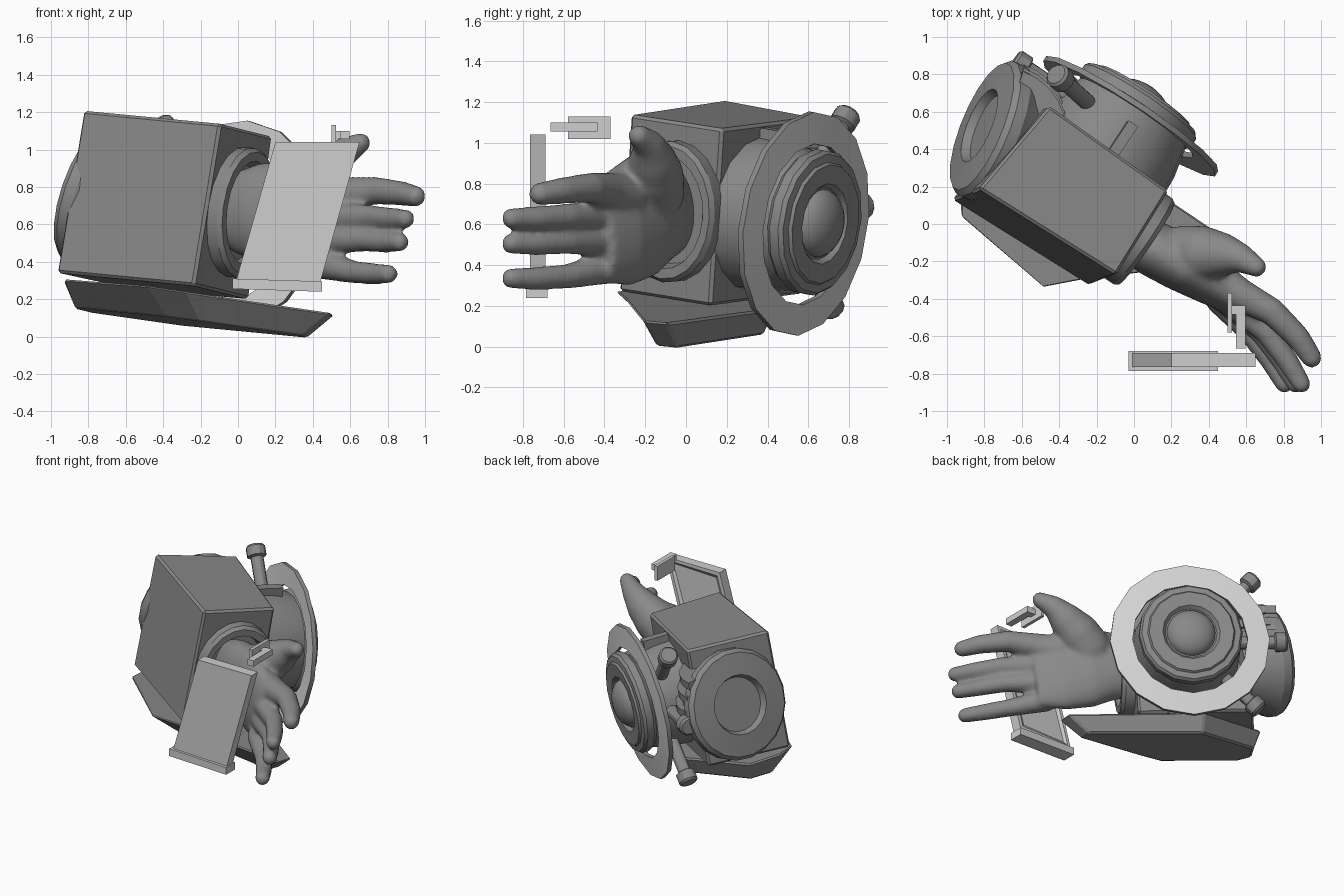
import bpy, bmesh, math
from mathutils import Matrix, Vector

if "Cube" in bpy.data.objects:
    bpy.data.objects.remove(bpy.data.objects["Cube"])

# Forearm frame: x along the arm, y out through the disc, z up
UP = Vector((0.137, 0.068, 0.988)).normalized()
SIDE = Vector((0.545, 0.825, -0.132))
ARM = SIDE.cross(UP).normalized()
SIDE = UP.cross(ARM)
FRAME = Matrix.Translation((-0.354, 0.155, 0.70)) @ Matrix((ARM, SIDE, UP)).transposed().to_4x4()
WORLD = Matrix.Identity(4)


def material(name, value):
    m = bpy.data.materials.new(name)
    m.use_nodes = True
    m.diffuse_color = (value, value, value, 1)
    m.node_tree.nodes["Principled BSDF"].inputs["Base Color"].default_value = (value, value, value, 1)
    return m


DARK = material("dark grey", 0.25)
PALE = material("pale grey", 0.62)
RING = material("light grey", 0.66)


def finish(name, bm, mat, frame=FRAME, bevel=0, angle=None):
    bmesh.ops.recalc_face_normals(bm, faces=bm.faces)
    bm.transform(frame)
    mesh = bpy.data.meshes.new(name)
    bm.to_mesh(mesh)
    bm.free()
    mesh.materials.append(mat)
    ob = bpy.data.objects.new(name, mesh)
    bpy.context.collection.objects.link(ob)
    if bevel:
        mod = ob.modifiers.new("bevel", 'BEVEL')
        mod.width = bevel
        mod.segments = 1
    if angle:
        bpy.ops.object.select_all(action='DESELECT')
        ob.select_set(True)
        bpy.context.view_layer.objects.active = ob
        bpy.ops.object.shade_smooth_by_angle(angle=math.radians(angle))
    return ob


def box(name, centre, size, mat=DARK, frame=FRAME):
    bm = bmesh.new()
    bmesh.ops.create_cube(bm, size=1, matrix=Matrix.Translation(centre) @ Matrix.Diagonal((*size, 1)))
    return finish(name, bm, mat, frame)


def bridge(bm, rings, closed=False):
    pairs = list(zip(rings, rings[1:])) + ([(rings[-1], rings[0])] if closed else [])
    for r, s in pairs:
        n = len(r)
        for i in range(n):
            bm.faces.new((r[i], r[(i + 1) % n], s[(i + 1) % n], s[i]))
    if not closed:
        bm.faces.new(rings[0])
        bm.faces.new(rings[-1])


def lathe(name, profile, origin, axis, sides=16, mat=DARK, closed=False, angle=30, width=1):
    # Profile is (radius, height along axis); width squashes the round sideways
    bm = bmesh.new()
    turn = Matrix.Translation(origin) @ Vector(axis).to_track_quat('Z', 'Y').to_matrix().to_4x4()
    rings = []
    for r, h in profile:
        rings.append([bm.verts.new(turn @ Vector((width * r * math.cos(t), r * math.sin(t), h)))
                      for t in (2 * math.pi * i / sides for i in range(sides))])
    bridge(bm, rings, closed)
    return finish(name, bm, mat, angle=angle)


def slab(name, top, bottom, high, low, mat=DARK, frame=FRAME, bevel=0):
    bm = bmesh.new()
    bridge(bm, [[bm.verts.new((x, y, z)) for x, y in pts] for pts, z in ((bottom, low), (top, high))])
    return finish(name, bm, mat, frame, bevel)


# Forearm housing and lower shield
slab("forearm_housing",
     [(-0.45, -0.3), (0.42, -0.27), (0.405, 0.265), (-0.38, 0.285)],
     [(-0.47, -0.31), (0.4, -0.28), (0.4, 0.265), (-0.4, 0.275)], 0.44, -0.44, bevel=0.015)
slab("lower_shield",
     [(-0.46, -0.24), (-0.38, -0.36), (0.2, -0.43), (0.35, -0.28), (0.95, 0.24), (0.9, 0.35), (-0.05, 0.35), (-0.48, 0.0)],
     [(-0.42, -0.16), (-0.33, -0.22), (0.2, -0.2), (0.35, -0.1), (0.8, 0.23), (0.76, 0.33), (-0.03, 0.3), (-0.42, 0.0)],
     -0.475, -0.612, bevel=0.012)

# Side drum, dome and surrounding ring
HUB = (0.05, 0, -0.005)
lathe("side_drum", [(0.385, 0.2), (0.375, 0.4), (0.34, 0.56), (0.36, 0.585), (0.36, 0.635), (0.345, 0.655),
                    (0.305, 0.66), (0.295, 0.675), (0.2, 0.67), (0.18, 0.645), (0.02, 0.645)], HUB, (0, 1, 0))
dome = [(0.17 * math.cos(t), 0.635 + 0.1 * math.sin(t)) for t in (math.pi * i / 14 for i in range(7))]
lathe("drum_dome", dome, HUB, (0, 1, 0), 24, angle=40)
ring = lathe("guard_ring", [(0.4, 0.575), (0.555, 0.56), (0.555, 0.53), (0.4, 0.545)],
             (0.05, 0, -0.02), (0, 1, 0), mat=RING, closed=True)
ring.data.materials.append(DARK)
for face in ring.data.polygons:
    if abs(face.normal.dot(SIDE)) < 0.5:
        face.material_index = 1
box("drum_bracket", (0.05, 0.36, 0.37), (0.06, 0.2, 0.1))

# Three capped pipes radiating behind the drum
for i, deg in enumerate((136, 180, 227)):
    out = (math.cos(math.radians(deg)), 0, math.sin(math.radians(deg)))
    lathe(f"pipe_{i + 1}", [(0.045, 0.3), (0.045, 0.6), (0.068, 0.61), (0.068, 0.675), (0.055, 0.69)],
          (0.05, 0.44, 0), out, 12)

# Elbow joint with recessed face
lathe("elbow_joint", [(0.27, -0.32), (0.36, -0.13), (0.39, -0.08), (0.39, -0.02), (0.365, 0.01),
                      (0.21, 0.025), (0.19, -0.02), (0.02, -0.02)],
      (-0.58, 0.045, 0.03), (-0.94, -0.22, 0.2), 20)

# Curved cooling ribs at the elbow's outer corner
for i in range(3):
    bm = bmesh.new()
    z = 0.07 + 0.1 * i
    rings = []
    for k in range(6):
        t = math.radians(35 + 14 * k)
        c, s = math.cos(t), math.sin(t)
        rings.append([bm.verts.new((-0.5 + r * c, 0.11 + r * s - 0.03 * i, z + h))
                      for r, h in ((0.2, -0.028), (0.34, -0.028), (0.34, 0.028), (0.2, 0.028))])
    bridge(bm, rings)
    finish(f"elbow_rib_{i + 1}", bm, DARK)

# Wrist cuff
lathe("wrist_cuff", [(0.35, 0.36), (0.35, 0.47), (0.33, 0.495), (0.28, 0.495), (0.26, 0.42), (0.02, 0.42)],
      (0, 0.02, 0), (1, 0, 0), 20, width=0.8)

# Hand: lofted palm and digits fused into one smooth skin
hand = bmesh.new()


def limb(points, sides=16):
    # Each point is x, y, z, half height, half thickness
    rings = []
    for i, p in enumerate(points):
        a, b = points[max(i - 1, 0)], points[min(i + 1, len(points) - 1)]
        along = (Vector(b[:3]) - Vector(a[:3])).normalized()
        across = along.cross(Vector((0, 0, 1))).normalized()
        rise = across.cross(along)
        rings.append([hand.verts.new(Vector(p[:3]) + rise * p[3] * math.sin(t) + across * p[4] * math.cos(t))
                      for t in (2 * math.pi * k / sides for k in range(sides))])
    bridge(hand, rings)


def digit(points, radii):
    limb([(*p, r, r) for p, r in zip(points, radii)])
    for p, r in ((points[0], radii[0]), (points[-1], radii[-1])):
        bmesh.ops.create_uvsphere(hand, u_segments=16, v_segments=10, radius=r, matrix=Matrix.Translation(p))


limb([(-0.03, -0.06, 0.66, 0.21, 0.13), (0.1, -0.13, 0.665, 0.26, 0.15), (0.25, -0.21, 0.645, 0.31, 0.15),
      (0.42, -0.32, 0.585, 0.295, 0.12), (0.55, -0.42, 0.56, 0.25, 0.075)], 24)
digit([(0.44, -0.3, 0.74), (0.57, -0.38, 0.765), (0.74, -0.47, 0.78), (0.88, -0.61, 0.765), (0.95, -0.715, 0.75)],
      (0.11, 0.09, 0.075, 0.066, 0.057))
for dx, z0, z1, r in ((0.0, 0.64, 0.63, 0.064), (-0.03, 0.52, 0.505, 0.062), (-0.09, 0.385, 0.335, 0.062)):
    digit([(0.5 + dx / 2, -0.4, z0), (0.71 + dx, -0.58, z1 + 0.01), (0.82 + dx, -0.73, z1), (0.895 + dx, -0.855, z1)],
          (0.08, r, r - 0.004, 0.052))
digit([(0.27, -0.16, 0.76), (0.38, -0.16, 0.85), (0.49, -0.165, 0.925), (0.58, -0.185, 0.995), (0.655, -0.23, 1.035)],
      (0.155, 0.15, 0.115, 0.078, 0.056))
ob = finish("hand", hand, DARK, WORLD)
skin = ob.modifiers.new("skin", 'REMESH')
skin.mode = 'VOXEL'
skin.voxel_size = 0.014
skin.use_smooth_shade = True
relax = ob.modifiers.new("relax", 'SMOOTH')
relax.factor = 0.5
relax.iterations = 16

# Slanted floating panel, recessed on the inner side
FLIP = Matrix.Rotation(math.radians(90), 4, 'X')
outline = [(-0.01, 0.3), (0.44, 0.29), (0.65, 1.04), (0.2, 1.04)]
panel = slab("floating_panel", outline, outline, 0.765, 0.69, PALE, FLIP)
bm = bmesh.new()
bm.from_mesh(panel.data)
faces = [f for f in bm.faces if f.normal.y > 0.9]
bmesh.ops.inset_individual(bm, faces=faces, thickness=0.035)
bmesh.ops.inset_individual(bm, faces=faces, thickness=0.03, depth=-0.015)
bm.to_mesh(panel.data)
bm.free()
lip = [(-0.03, 0.255), (0.45, 0.24), (0.45, 0.295), (-0.03, 0.31)]
slab("panel_lip", lip, lip, 0.785, 0.68, PALE, FLIP)

# Small clip beside the thumb
box("clip_plate", (0.512, -0.475, 1.075), (0.024, 0.21, 0.11), PALE, WORLD)
box("clip_bar", (0.57, -0.55, 1.078), (0.05, 0.23, 0.045), PALE, WORLD)
box("clip_link", (0.535, -0.46, 1.078), (0.04, 0.05, 0.04), PALE, WORLD)
